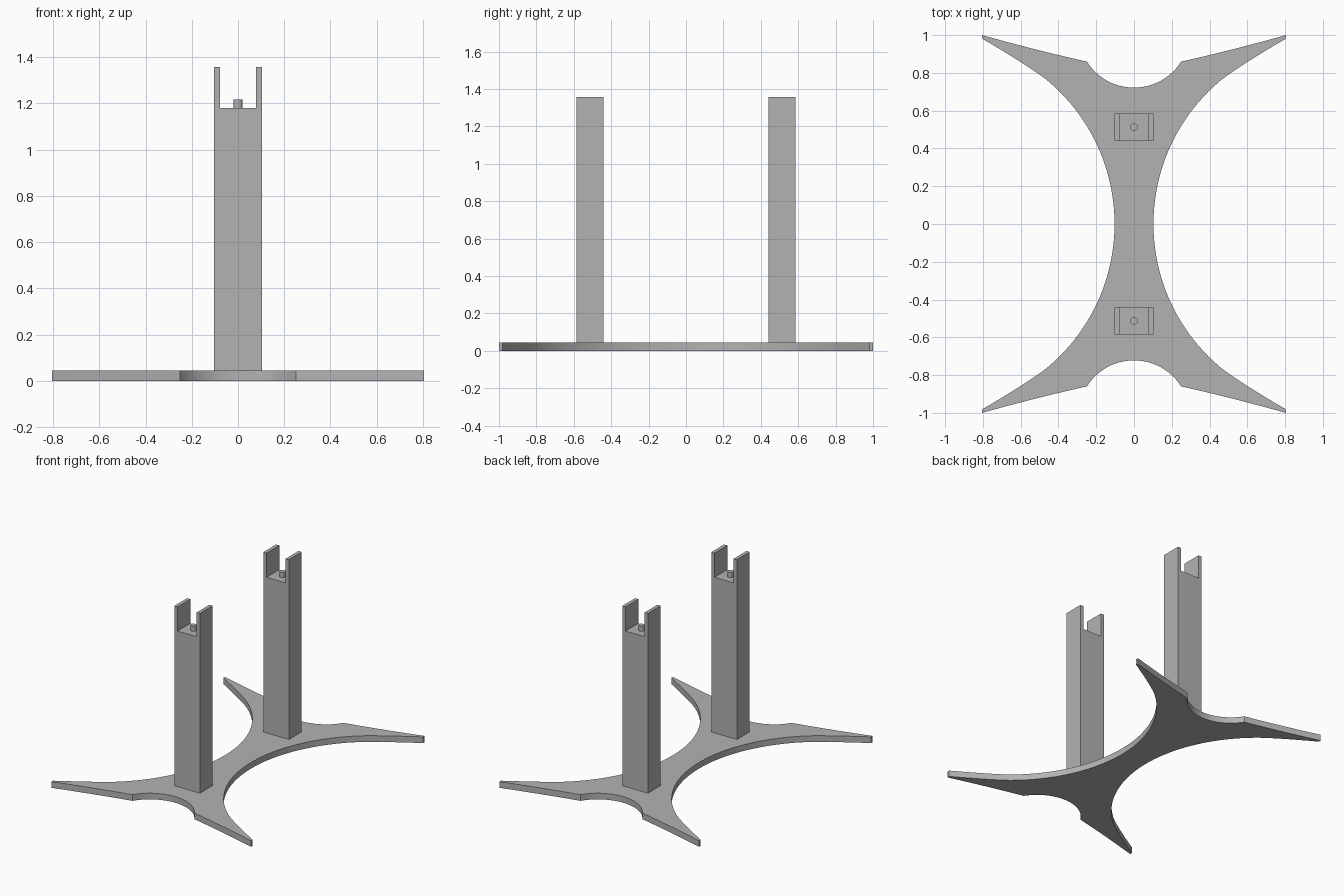
import bpy, bmesh, math
from mathutils import Vector

cube = bpy.data.objects.get("Cube")
if cube:
    bpy.data.objects.remove(cube, do_unlink=True)

grey = bpy.data.materials.new("plain_grey")
grey.use_nodes = True
colour = (0.45, 0.45, 0.45, 1)
grey.diffuse_color = colour
grey.node_tree.nodes["Principled BSDF"].inputs["Base Color"].default_value = colour

BASE_TOP = 0.045
POST_Y = 0.513
HALF_WIDTH = 0.103


def extrude_outline(name, points, depth):
    """Solid made by extruding a 3D planar outline along a vector."""
    bm = bmesh.new()
    face = bm.faces.new([bm.verts.new(p) for p in points])
    solid = bmesh.ops.extrude_face_region(bm, geom=[face])
    moved = [v for v in solid["geom"] if isinstance(v, bmesh.types.BMVert)]
    bmesh.ops.translate(bm, vec=depth, verts=moved)
    bmesh.ops.recalc_face_normals(bm, faces=bm.faces)
    mesh = bpy.data.meshes.new(name)
    bm.to_mesh(mesh)
    bm.free()
    mesh.materials.append(grey)
    obj = bpy.data.objects.new(name, mesh)
    bpy.context.collection.objects.link(obj)
    return obj


def smooth(obj):
    bpy.ops.object.select_all(action="DESELECT")
    obj.select_set(True)
    bpy.context.view_layer.objects.active = obj
    bpy.ops.object.shade_smooth_by_angle(angle=math.radians(20))


def bezier(a, b, c, steps):
    a, b, c = Vector(a), Vector(b), Vector(c)
    return [a * (1 - t) ** 2 + b * 2 * t * (1 - t) + c * t * t
            for t in (i / steps for i in range(steps + 1))]


# Base quarter outline: waist arc, tapering arm, blunt tip, end notch
R, sweep, n = 0.99, math.radians(50), 20
waist = [Vector((HALF_WIDTH + R * (1 - math.cos(sweep * i / n)),
                 R * math.sin(sweep * i / n))) for i in range(n + 1)]
arm_inner = bezier(waist[-1], (0.54, 0.826), (0.805, 0.982), 8)
arm_outer = bezier((0.805, 1.0), (0.5, 0.915), (0.25, 0.86), 10)
r, half = 0.295, math.asin(0.25 / 0.295)
notch = [Vector((r * math.sin(half * (1 - i / 12)),
                 0.722 + r * (1 - math.cos(half * (1 - i / 12))))) for i in range(1, 13)]
quarter = waist + arm_inner[1:] + arm_outer + notch

# Mirror the quarter round both axes into one closed loop
upper = quarter + [Vector((-p.x, p.y)) for p in reversed(quarter[:-1])]
loop = upper + [Vector((p.x, -p.y)) for p in reversed(upper[1:-1])]
base = extrude_outline("base_plate", [(p.x, p.y, 0) for p in loop], (0, 0, BASE_TOP))
smooth(base)

# Forked posts, each with a small locating pin
SHELF, TOP, INNER = 1.18, 1.357, 0.077
side = [(HALF_WIDTH, BASE_TOP), (HALF_WIDTH, TOP), (INNER, TOP), (INNER, SHELF)]
fork = side + [(-x, z) for x, z in reversed(side)]
for label, y in (("front", -POST_Y), ("back", POST_Y)):
    extrude_outline(label + "_post", [(x, y - 0.073, z) for x, z in fork], (0, 0.146, 0))
    ring = [(0.02 * math.cos(a), y + 0.02 * math.sin(a), SHELF)
            for a in (math.tau * i / 24 for i in range(24))]
    smooth(extrude_outline(label + "_pin", ring, (0, 0, 0.037)))
